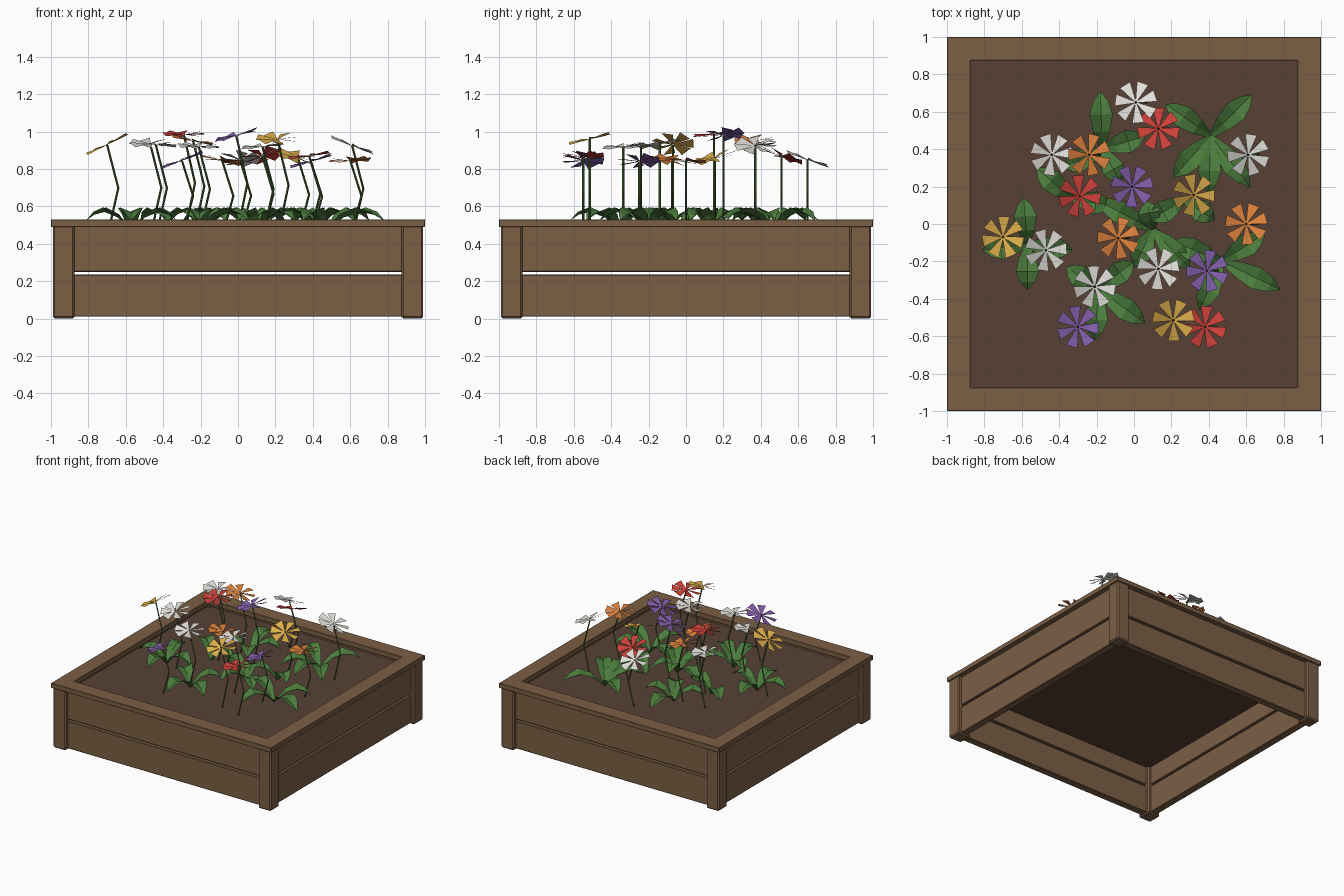
import bpy, bmesh, math
from mathutils import Vector, Matrix

if "Cube" in bpy.data.objects:
    bpy.data.objects.remove(bpy.data.objects["Cube"])


def material(name, rgb):
    m = bpy.data.materials.new(name)
    m.diffuse_color = (*rgb, 1)
    m.use_nodes = True
    m.node_tree.nodes["Principled BSDF"].inputs["Base Color"].default_value = m.diffuse_color
    return m


wood = material("wood", (0.2, 0.115, 0.06))
soil_mat = material("soil", (0.095, 0.053, 0.036))
green = material("leaf_green", (0.07, 0.2, 0.045))
stem_green = material("stem_green", (0.07, 0.14, 0.04))
petal_mats = {
    "white": material("white_petal", (0.75, 0.74, 0.7)),
    "red": material("red_petal", (0.62, 0.05, 0.04)),
    "orange": material("orange_petal", (0.72, 0.22, 0.045)),
    "yellow": material("yellow_petal", (0.75, 0.44, 0.07)),
    "purple": material("purple_petal", (0.22, 0.11, 0.4)),
}


def finish(bm, name, mat, bevel=0):
    me = bpy.data.meshes.new(name)
    bm.to_mesh(me)
    bm.free()
    ob = bpy.data.objects.new(name, me)
    bpy.context.collection.objects.link(ob)
    me.materials.append(mat)
    if bevel:
        mod = ob.modifiers.new("bevel", "BEVEL")
        mod.width = bevel
        mod.segments = 1
    return ob


def box(name, lo, hi, mat, bevel=0, turn=0):
    bm = bmesh.new()
    bmesh.ops.create_cube(bm, size=1)
    lo, hi = Vector(lo), Vector(hi)
    bmesh.ops.scale(bm, vec=hi - lo, verts=bm.verts)
    bmesh.ops.translate(bm, vec=(lo + hi) / 2, verts=bm.verts)
    bmesh.ops.rotate(bm, matrix=Matrix.Rotation(turn, 3, "Z"), verts=bm.verts)
    return finish(bm, name, mat, bevel)


# Planter sides: two boards and one corner post, repeated around
for i, side in enumerate(("front", "right", "back", "left")):
    a = i * math.pi / 2
    box(side + "_lower_board", (-0.885, -0.96, 0.01), (0.885, -0.9, 0.235), wood, 0.004, a)
    box(side + "_upper_board", (-0.885, -0.96, 0.25), (0.885, -0.9, 0.5), wood, 0.004, a)
    box(side + "_corner_post", (-0.99, -0.99, 0.0), (-0.875, -0.875, 0.5), wood, 0.01, a)

# Top rim: rectangular section swept round a square
bm = bmesh.new()
rings = []
for sx, sy in ((-1, -1), (1, -1), (1, 1), (-1, 1)):
    rings.append([bm.verts.new((sx * r, sy * r, z))
                  for r, z in ((1, 0.49), (1, 0.53), (0.875, 0.53), (0.875, 0.49))])
for i in range(4):
    p, q = rings[i], rings[(i + 1) % 4]
    for j in range(4):
        k = (j + 1) % 4
        bm.faces.new((p[j], q[j], q[k], p[k]))
bmesh.ops.recalc_face_normals(bm, faces=bm.faces)
finish(bm, "top_rim", wood, 0.003)

# Soil
SOIL = 0.465
box("soil", (-0.9, -0.9, 0.4), (0.9, 0.9, SOIL), soil_mat)


# Leaf: arched, folded blade from a clump centre to a tip
def leaf(bm, base, tip):
    d = Vector((tip[0] - base[0], tip[1] - base[1], 0))
    s = Vector((-d.y, d.x, 0)).normalized()
    start = Vector((base[0], base[1], SOIL))
    prev = None
    for t, w, h in ((0, 0.012, 0), (0.3, 0.045, 0.075), (0.6, 0.062, 0.105),
                    (0.83, 0.04, 0.09), (1, 0.003, 0.06)):
        c = start + d * t + Vector((0, 0, h))
        row = [bm.verts.new(c + s * w + Vector((0, 0, w * 0.4))), bm.verts.new(c),
               bm.verts.new(c - s * w + Vector((0, 0, w * 0.4)))]
        if prev:
            for j in range(2):
                bm.faces.new((prev[j], prev[j + 1], row[j + 1], row[j]))
        prev = row


clumps = [
    ((0.41, 0.47), [(0.17, 0.64), (0.63, 0.69), (0.21, 0.25), (0.62, 0.2), (0.4, 0.16)]),
    ((-0.17, 0.4), [(-0.18, 0.71), (0.06, 0.47), (-0.07, 0.22), (-0.38, 0.3)]),
    ((-0.57, -0.11), [(-0.59, 0.14), (-0.57, -0.35), (-0.81, -0.14), (-0.33, -0.14)]),
    ((0.47, -0.2), [(0.78, -0.35), (0.7, -0.05), (0.35, -0.46), (0.2, -0.09)]),
    ((-0.19, -0.35), [(0.06, -0.53), (-0.21, -0.62), (-0.36, -0.23), (0.0, -0.2)]),
    ((0.1, -0.03), [(-0.2, 0.13), (0.07, 0.12), (0.0, -0.23), (0.3, -0.24)]),
    ((0.27, 0.13), [(0.08, 0.02), (0.43, 0.02)]),
    ((-0.33, 0.13), [(-0.52, 0.3), (-0.12, 0.1)]),
]
for i, (base, tips) in enumerate(clumps):
    bm = bmesh.new()
    for tip in tips:
        leaf(bm, base, tip)
    bmesh.ops.triangulate(bm, faces=bm.faces)
    finish(bm, f"leaf_clump_{i + 1}", green)


# Flower: bent thin stem and seven wedge petals on a tilted head
def flower(n, colour, x, y, z, slope_x, slope_y):
    bm = bmesh.new()
    prev = None
    for px, pz in ((x + 0.005, SOIL - 0.01), (x + 0.06, (SOIL + z) / 2), (x, z)):
        ring = [bm.verts.new((px + 0.006 * math.cos(k * math.pi / 2),
                              y + 0.006 * math.sin(k * math.pi / 2), pz)) for k in range(4)]
        if prev:
            for k in range(4):
                m = (k + 1) % 4
                bm.faces.new((prev[k], prev[m], ring[m], ring[k]))
        prev = ring
    finish(bm, f"stem_{n}", stem_green)

    bm = bmesh.new()
    for k in range(7):
        a = (k + 0.37 * n) * math.tau / 7
        vs = []
        for r, w, up in ((0.006, -0.004, 0), (0.11, -0.032, 0.012),
                         (0.11, 0.032, -0.004), (0.006, 0.004, 0)):
            dx = r * math.cos(a) - w * math.sin(a)
            dy = r * math.sin(a) + w * math.cos(a)
            vs.append(bm.verts.new((x + dx, y + dy, z + up + dx * slope_x + dy * slope_y)))
        bm.faces.new(vs)
    finish(bm, f"petals_{n}", petal_mats[colour])


flowers = [
    ("white", 0.01, 0.65, 0.85, 0, -0.35), ("red", 0.13, 0.51, 0.87, 0.15, -0.35),
    ("white", -0.44, 0.37, 0.93, -0.1, 0), ("orange", -0.24, 0.37, 0.95, -0.2, 0),
    ("red", -0.29, 0.15, 0.985, 0, 0.1), ("purple", -0.01, 0.2, 0.98, 0.28, 0.08),
    ("white", 0.61, 0.37, 0.925, -0.38, 0), ("yellow", 0.32, 0.155, 0.86, -0.2, 0.25),
    ("orange", 0.6, 0, 0.845, 0.05, -0.1), ("yellow", -0.7, -0.07, 0.93, 0.5, 0),
    ("white", -0.47, -0.14, 0.935, 0, 0.18), ("orange", -0.085, -0.075, 0.845, -0.2, -0.1),
    ("white", -0.21, -0.335, 0.92, -0.05, 0.1), ("white", 0.13, -0.24, 0.92, 0.1, 0.05),
    ("purple", 0.39, -0.25, 0.84, 0.3, 0), ("purple", -0.3, -0.55, 0.845, 0.38, 0),
    ("yellow", 0.21, -0.515, 0.96, 0, 0.25), ("red", 0.38, -0.55, 0.87, 0.15, 0),
]
for n, f in enumerate(flowers, 1):
    flower(n, *f)
